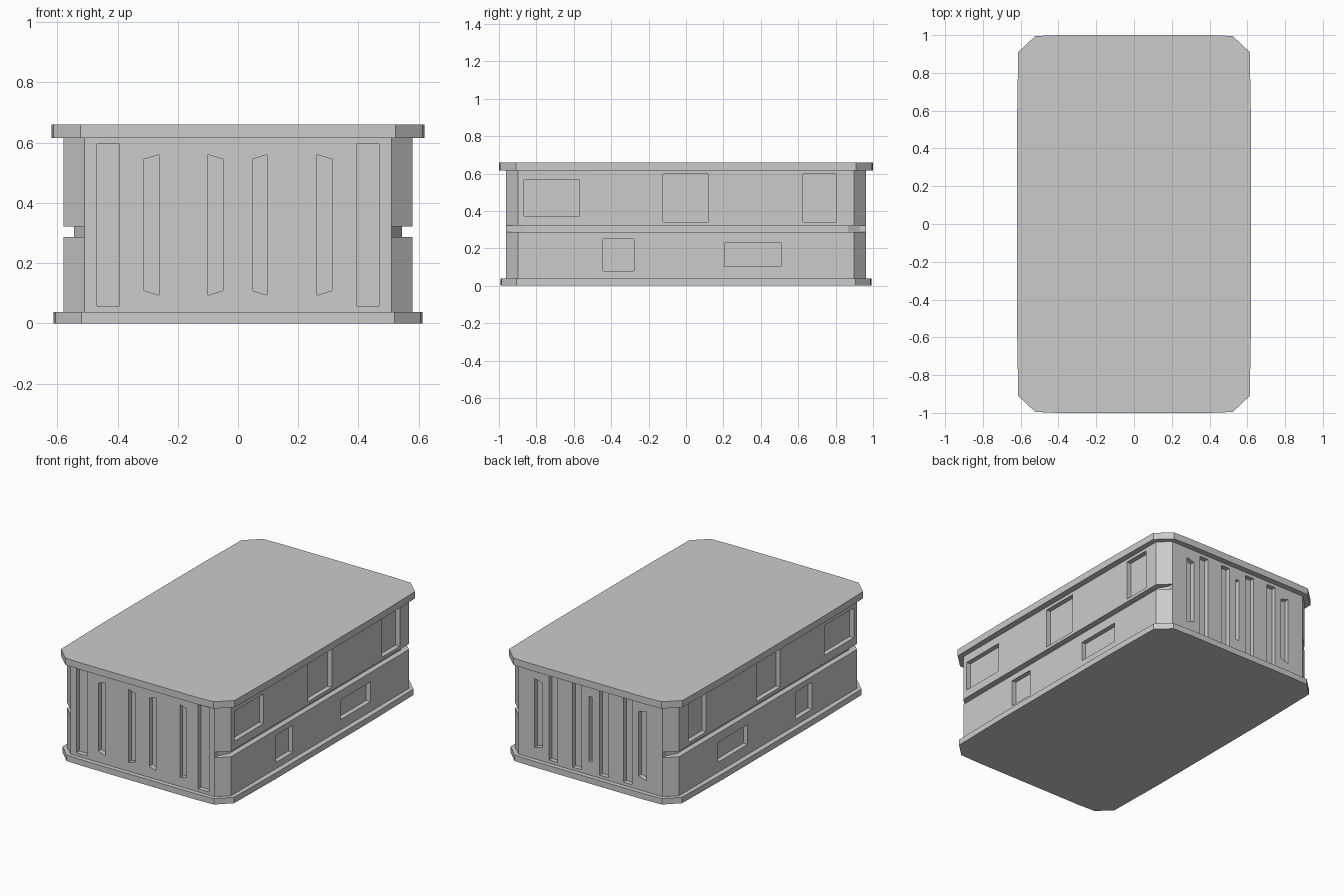
import bpy, bmesh

if "Cube" in bpy.data.objects:
    bpy.data.objects.remove(bpy.data.objects["Cube"])

DEPTH = 0.03          # depth of all recesses
BX, BY = 0.58, 0.963  # half size of the body


def prism(bm, pts, lo, hi, axis):
    """Extrude a 2D outline between lo and hi along the given axis."""
    def put(p, h):
        a, b = p
        return {'x': (h, a, b), 'y': (a, h, b), 'z': (a, b, h)}[axis]
    low = [bm.verts.new(put(p, lo)) for p in pts]
    high = [bm.verts.new(put(p, hi)) for p in pts]
    bm.faces.new(low)
    bm.faces.new(high)
    n = len(pts)
    for i in range(n):
        j = (i + 1) % n
        bm.faces.new((low[i], low[j], high[j], high[i]))


def finish(bm, name):
    bmesh.ops.recalc_face_normals(bm, faces=bm.faces)
    mesh = bpy.data.meshes.new(name)
    bm.to_mesh(mesh)
    bm.free()
    ob = bpy.data.objects.new(name, mesh)
    bpy.context.collection.objects.link(ob)
    return ob


def quarter_outline(q):
    """Mirror a quarter outline (listed from +x side to +y side) into a full loop."""
    r = q[::-1]
    return (q + [(-x, y) for x, y in r] + [(-x, -y) for x, y in q]
            + [(x, -y) for x, y in r])


def slab(name, pts, lo, hi):
    bm = bmesh.new()
    prism(bm, quarter_outline(pts), lo, hi, 'z')
    return finish(bm, name)


# Lid and base: slightly bowed plates with clipped corners
slab("lid", [(0.62, 0.5), (0.613, 0.91), (0.523, 0.995), (0.4, 1.0)], 0.616, 0.66)
slab("base", [(0.613, 0.5), (0.606, 0.905), (0.52, 0.987), (0.4, 0.992)], 0.0, 0.038)

# Body with clipped corners
body = slab("body", [(BX, 0.897), (0.509, BY)], 0.038, 0.616)

cut = bmesh.new()
# Groove around each long side, stopping at the end panels
for s in (-1, 1):
    half = [(0.7, 1.1), (0.509, 1.1), (0.509, 0.93), (0.545, 0.866)]
    loop = half + [(x, -y) for x, y in half[::-1]]
    prism(cut, [(s * x, y) for x, y in loop], 0.287, 0.322, 'z')

# Window recesses on both long sides: y0, y1, z0, z1
windows = [(-0.866, -0.57, 0.374, 0.564), (-0.122, 0.118, 0.342, 0.597),
           (0.626, 0.804, 0.342, 0.597), (-0.444, -0.278, 0.078, 0.25),
           (0.206, 0.508, 0.102, 0.228)]
for s in (-1, 1):
    for y0, y1, z0, z1 in windows:
        prism(cut, [(y0, z0), (y1, z0), (y1, z1), (y0, z1)],
              s * (BX - DEPTH), s * (BX + 0.1), 'x')

# Upright slots on the ends: x0, x1, z0, z1, height lost at the x0 and x1 edges
front = [(0.393, 0.468, 0.057, 0.595, 0, 0),
         (0.263, 0.312, 0.094, 0.56, 0, 0.015),
         (0.048, 0.096, 0.094, 0.56, 0.015, 0)]
# The front pair nearest the middle mirrors the outer pair
front_left = front[:2] + [(0.05, 0.099, 0.094, 0.56, 0.015, 0)]
back = [(0.34, 0.395, 0.11, 0.55, 0.015, 0),
        (0.232, 0.294, 0.057, 0.595, 0, 0),
        (0.064, 0.126, 0.057, 0.595, 0, 0)]


def slot(spec, side, end):
    x0, x1, z0, z1, d0, d1 = spec
    prism(cut, [(side * x0, z0 + d0), (side * x1, z0 + d1),
                (side * x1, z1 - d1), (side * x0, z1 - d0)],
          end * (BY - DEPTH), end * (BY + 0.1), 'y')


for spec in front:
    slot(spec, 1, -1)
for spec in front_left:
    slot(spec, -1, -1)
for spec in back:
    for side in (-1, 1):
        slot(spec, side, 1)
slot((-0.012, 0.012, 0.125, 0.54, 0, 0), 1, 1)

# Cut everything out of the body, then drop the cutter
cutter = finish(cut, "recess_cutter")
cutter.hide_render = True
mod = body.modifiers.new("recesses", 'BOOLEAN')
mod.operation = 'DIFFERENCE'
mod.solver = 'EXACT'
mod.object = cutter
bpy.context.view_layer.objects.active = body
bpy.ops.object.modifier_apply(modifier=mod.name)
bpy.data.objects.remove(cutter)
